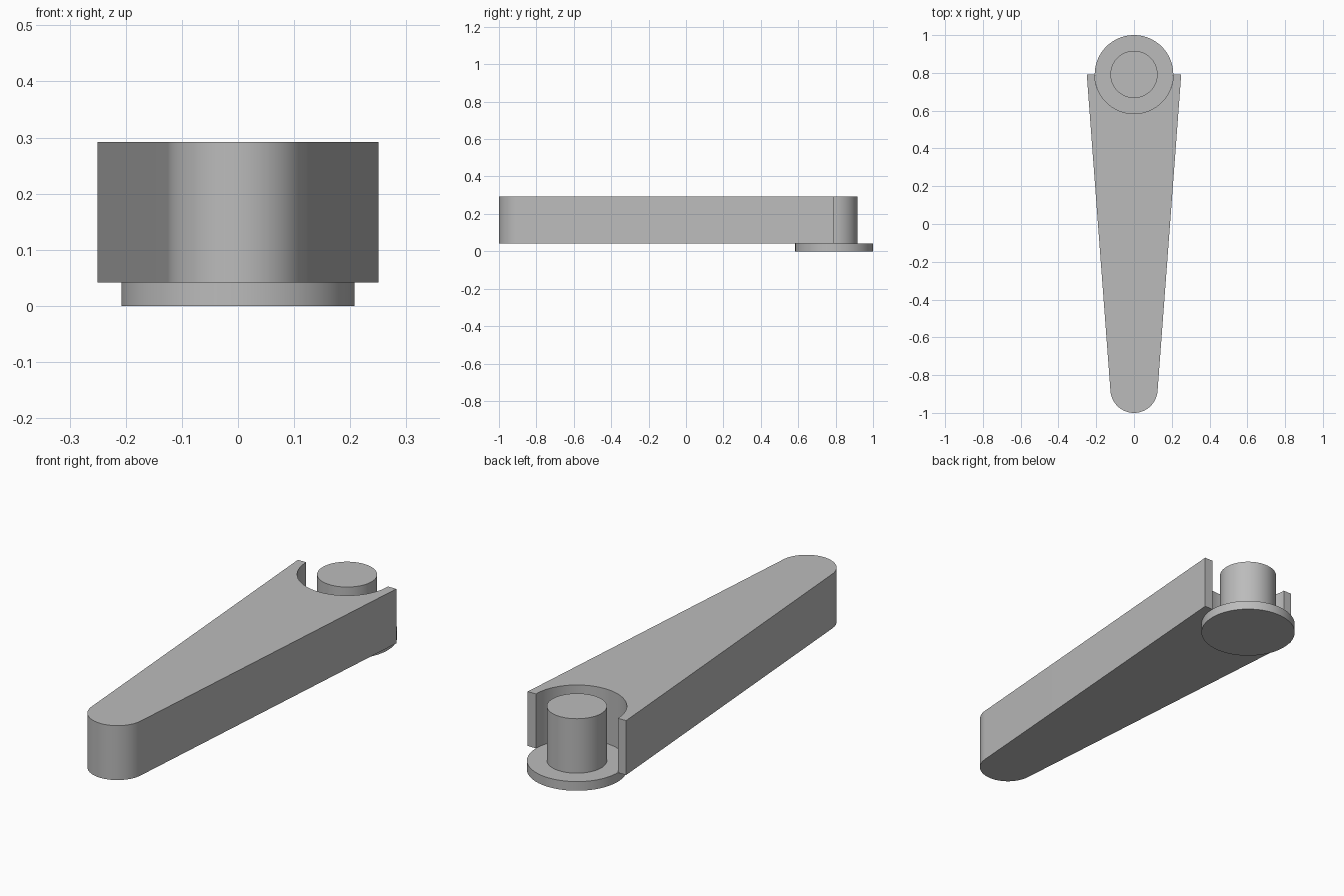
import bpy, bmesh
from math import sin, cos, pi, atan2

cube = bpy.data.objects.get("Cube")
if cube:
    bpy.data.objects.remove(cube, do_unlink=True)

PIVOT_Y, TIP_Y = 0.792, -0.875
PIN_R, FLANGE_R, HALF_W = 0.125, 0.208, 0.25
BASE_Z, TOP_Z = 0.042, 0.292

grey = bpy.data.materials.new("plain grey")
grey.use_nodes = True
colour = (0.5, 0.5, 0.5, 1)
grey.diffuse_color = colour
grey.node_tree.nodes["Principled BSDF"].inputs["Base Color"].default_value = colour


def arc(cy, r, start, end, n):
    """Points on an arc centred on x = 0."""
    angles = [start + (end - start) * i / n for i in range(n + 1)]
    return [(r * cos(a), cy + r * sin(a)) for a in angles]


def prism(name, outline, z0, z1):
    """Extrude a flat outline upward into a solid."""
    bm = bmesh.new()
    face = bm.faces.new([bm.verts.new((x, y, z0)) for x, y in outline])
    new = bmesh.ops.extrude_face_region(bm, geom=[face])["geom"]
    bmesh.ops.translate(bm, vec=(0, 0, z1 - z0),
                        verts=[v for v in new if isinstance(v, bmesh.types.BMVert)])
    bmesh.ops.recalc_face_normals(bm, faces=bm.faces)
    mesh = bpy.data.meshes.new(name)
    bm.to_mesh(mesh)
    bm.free()
    mesh.materials.append(grey)
    obj = bpy.data.objects.new(name, mesh)
    bpy.context.collection.objects.link(obj)
    bpy.ops.object.select_all(action="DESELECT")
    obj.select_set(True)
    bpy.context.view_layer.objects.active = obj
    bpy.ops.object.shade_smooth_by_angle(angle=pi / 6)
    return obj


# Tapered arm with a rounded tip and a half-round socket at the back
taper = atan2(HALF_W - PIN_R, PIVOT_Y - TIP_Y)
outline = [(-HALF_W, PIVOT_Y)]
outline += arc(TIP_Y, PIN_R, -pi + taper, -taper, 48)
outline += [(HALF_W, PIVOT_Y)]
outline += arc(PIVOT_Y, FLANGE_R, 0, -pi, 64)
prism("tapered_arm", outline, BASE_Z, TOP_Z)

# Pivot pin standing on its round flange
prism("flange", arc(PIVOT_Y, FLANGE_R, 0, 2 * pi, 96)[:-1], 0, BASE_Z)
prism("pivot_pin", arc(PIVOT_Y, PIN_R, 0, 2 * pi, 72)[:-1], BASE_Z, TOP_Z)
